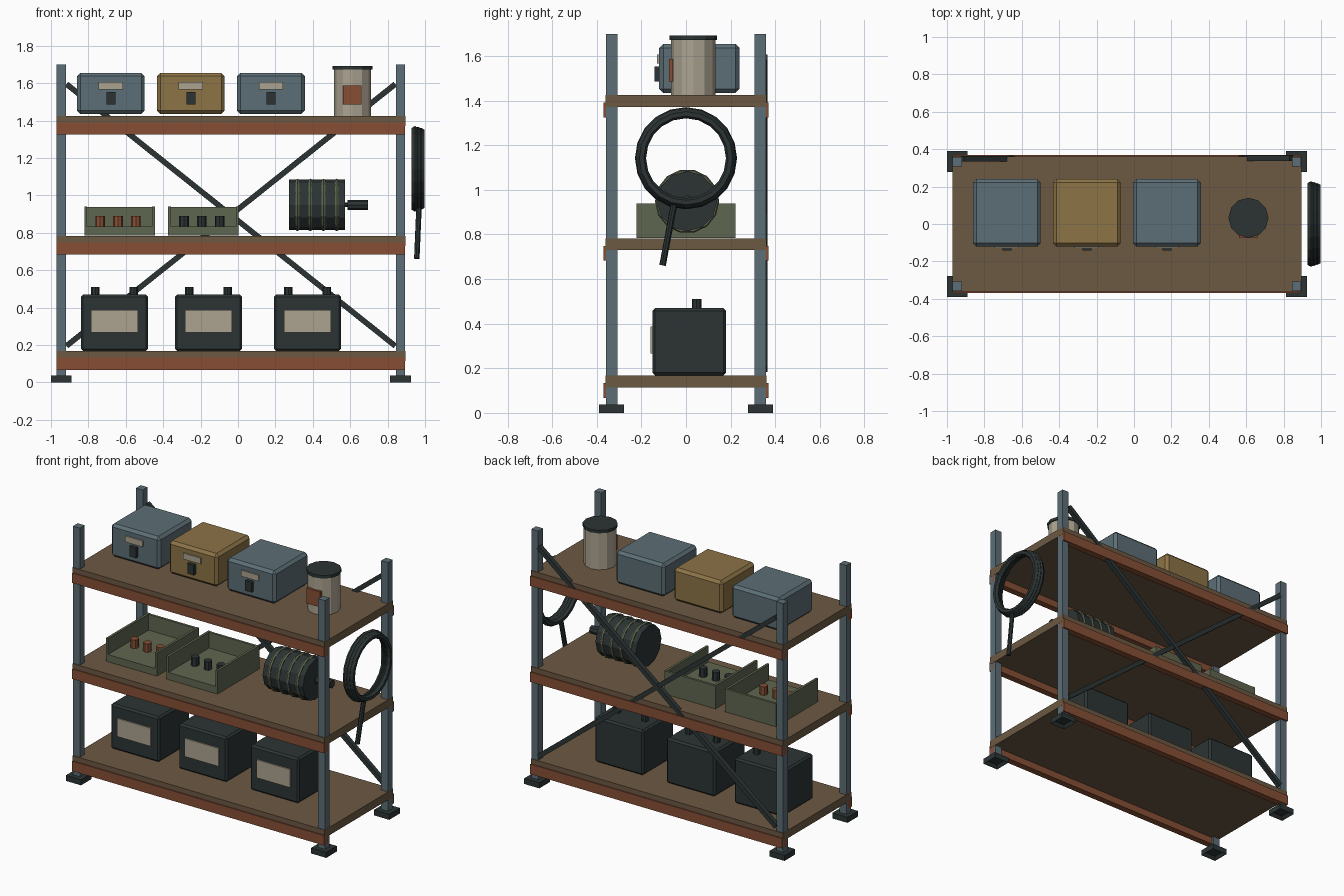
import bpy, bmesh, math
from mathutils import Vector, Matrix

if "Cube" in bpy.data.objects:
    bpy.data.objects.remove(bpy.data.objects["Cube"])


def material(name, rgb):
    lin = [((c / 255 + 0.055) / 1.055) ** 2.4 for c in rgb]
    m = bpy.data.materials.new(name)
    m.diffuse_color = (*lin, 1)
    m.use_nodes = True
    m.node_tree.nodes["Principled BSDF"].inputs["Base Color"].default_value = m.diffuse_color
    return m


STEEL = material("blue_grey_steel", (92, 110, 118))
RUST = material("rust_orange", (135, 79, 53))
WOOD = material("brown_deck", (108, 88, 66))
DARK = material("charcoal", (44, 52, 52))
GOLD = material("mustard", (140, 115, 70))
OLIVE = material("olive", (95, 102, 80))
CREAM = material("beige", (172, 163, 145))


def finish(name, bm, mat):
    me = bpy.data.meshes.new(name)
    bmesh.ops.recalc_face_normals(bm, faces=bm.faces)
    bm.to_mesh(me)
    bm.free()
    me.materials.append(mat)
    ob = bpy.data.objects.new(name, me)
    bpy.context.collection.objects.link(ob)
    return ob


def box(name, x, y, z, mat, bevel=0):
    """Box from (min, max) ranges on each axis."""
    bm = bmesh.new()
    size = [b - a for a, b in (x, y, z)]
    mid = [(a + b) / 2 for a, b in (x, y, z)]
    bmesh.ops.create_cube(bm, size=1, matrix=Matrix.Translation(mid) @ Matrix.Diagonal((*size, 1)))
    if bevel:
        bmesh.ops.bevel(bm, geom=bm.edges[:], offset=bevel, segments=1, affect='EDGES')
    return finish(name, bm, mat)


def rod(name, a, b, r, n, mat, turn=0):
    """Cylinder with n sides between two points."""
    a, b = Vector(a), Vector(b)
    d = b - a
    rot = d.to_track_quat('Z', 'Y').to_matrix().to_4x4()
    bm = bmesh.new()
    bmesh.ops.create_cone(bm, cap_ends=True, segments=n, radius1=r, radius2=r, depth=d.length,
                          matrix=Matrix.Translation((a + b) / 2) @ rot @ Matrix.Rotation(turn, 4, 'Z'))
    return finish(name, bm, mat)


def ring(name, c, major, minor, n, k, mat):
    """Torus around the x axis."""
    bm = bmesh.new()
    rows = []
    for i in range(n):
        t = 2 * math.pi * i / n
        row = []
        for j in range(k):
            u = 2 * math.pi * j / k
            q = major + minor * math.cos(u)
            row.append(bm.verts.new((c[0] + minor * math.sin(u), c[1] + q * math.cos(t), c[2] + q * math.sin(t))))
        rows.append(row)
    for i in range(n):
        p, s = rows[i], rows[(i + 1) % n]
        for j in range(k):
            bm.faces.new((p[j], s[j], s[(j + 1) % k], p[(j + 1) % k]))
    return finish(name, bm, mat)


def foot(name, x, y):
    """Foot pad with a hollow underside."""
    bm = bmesh.new()
    bmesh.ops.create_cube(bm, size=1, matrix=Matrix.Translation((x, y, 0.0185)) @ Matrix.Diagonal((0.112, 0.112, 0.037, 1)))
    bottom = [f for f in bm.faces if f.calc_center_median().z < 0.001]
    bmesh.ops.inset_region(bm, faces=bottom, thickness=0.024)
    bmesh.ops.translate(bm, verts=bottom[0].verts[:], vec=(0, 0, 0.02))
    finish(name, bm, DARK)


# Posts and feet
L, R = -0.945, 0.869
for sx, x in (("left", L), ("right", R)):
    for sy, y in (("front", -0.333), ("back", 0.333)):
        box(f"{sy}_{sx}_post", (x - 0.025, x + 0.025), (y - 0.025, y + 0.025), (0.03, 1.70), STEEL)
        foot(f"{sy}_{sx}_foot", x, y)

# Shelf decks with front and back beams
for name, top in (("bottom", 0.167), ("middle", 0.783), ("top", 1.425)):
    box(f"{name}_deck", (-0.971, 0.895), (-0.362, 0.362), (top - 0.053, top), WOOD)
    for side, s in (("front", -1), ("back", 1)):
        y = sorted((s * 0.325, s * 0.369))
        box(f"{name}_{side}_beam", (-0.97, 0.894), y, (top - 0.1, top - 0.034), RUST)

# Crossed braces at the back
for name, x0, x1, y in (("falling_brace", -0.917, 0.841, 0.349), ("rising_brace", 0.841, -0.917, 0.351)):
    rod(name, (x0, y, 1.595), (x1, y, 0.195), 0.021, 4, DARK, math.pi / 4)

# Storage boxes with label and latch
for i, (x, mat) in enumerate(((-0.68, STEEL), (-0.252, GOLD), (0.176, STEEL)), 1):
    box(f"storage_box_{i}", (x - 0.181, x + 0.181), (-0.12, 0.24), (1.435, 1.655), mat, 0.018)
    box(f"box_label_{i}", (x - 0.065, x + 0.065), (-0.129, -0.119), (1.567, 1.607), CREAM)
    box(f"box_latch_{i}", (x - 0.024, x + 0.024), (-0.142, -0.119), (1.486, 1.554), DARK)

# Canister
rod("canister", (0.612, 0.033, 1.425), (0.612, 0.033, 1.675), 0.1, 12, CREAM)
rod("canister_lid", (0.612, 0.033, 1.672), (0.612, 0.033, 1.692), 0.107, 12, DARK)
box("canister_label", (0.561, 0.661), (-0.076, -0.058), (1.485, 1.588), RUST)

# Open-front parts trays with pegs
for i, (x, mat) in enumerate(((-0.633, RUST), (-0.185, DARK)), 1):
    box(f"tray_floor_{i}", (x - 0.189, x + 0.189), (-0.222, 0.222), (0.785, 0.833), OLIVE)
    for side, s in (("left", -1), ("right", 1)):
        xs = sorted((x + s * 0.173, x + s * 0.189))
        box(f"tray_{side}_wall_{i}", xs, (-0.222, 0.222), (0.785, 0.94), OLIVE)
    box(f"tray_back_wall_{i}", (x - 0.18, x + 0.18), (0.206, 0.222), (0.785, 0.938), OLIVE)
    for j, dx in enumerate((-0.104, -0.009, 0.087), 1):
        rod(f"tray_{i}_peg_{j}", (x + dx, -0.04, 0.825), (x + dx, -0.04, 0.89), 0.026, 8, mat)

# Ribbed motor with shaft
rod("motor_body", (0.273, 0.005, 0.949), (0.572, 0.005, 0.949), 0.135, 12, DARK)
for i, x in enumerate((0.318, 0.387, 0.457, 0.528), 1):
    ring(f"motor_rib_{i}", (x, 0.005, 0.949), 0.133, 0.011, 14, 6, OLIVE)
rod("motor_hub", (0.57, 0.005, 0.949), (0.60, 0.005, 0.949), 0.012, 8, DARK)
rod("motor_shaft", (0.585, 0.005, 0.949), (0.695, 0.005, 0.949), 0.027, 8, DARK)

# Batteries with label and terminals
for i, x in enumerate((-0.66, -0.158, 0.372), 1):
    box(f"battery_{i}", (x - 0.18, x + 0.18), (-0.15, 0.18), (0.168, 0.47), DARK, 0.012)
    box(f"battery_label_{i}", (x - 0.125, x + 0.125), (-0.159, -0.149), (0.267, 0.388), CREAM)
    for side, dx in (("left", -0.103), ("right", 0.103)):
        rod(f"battery_{i}_{side}_terminal", (x + dx, 0.048, 0.46), (x + dx, 0.048, 0.511), 0.022, 8, DARK)

# Hanging cable coil with a loose end
for i, (x, major) in enumerate(((0.946, 0.209), (0.963, 0.205), (0.980, 0.199)), 1):
    ring(f"cable_loop_{i}", (x, 0, 1.142), major, 0.02, 20, 6, DARK)
rod("cable_tail", (0.968, -0.052, 0.945), (0.956, -0.105, 0.662), 0.015, 8, DARK)
